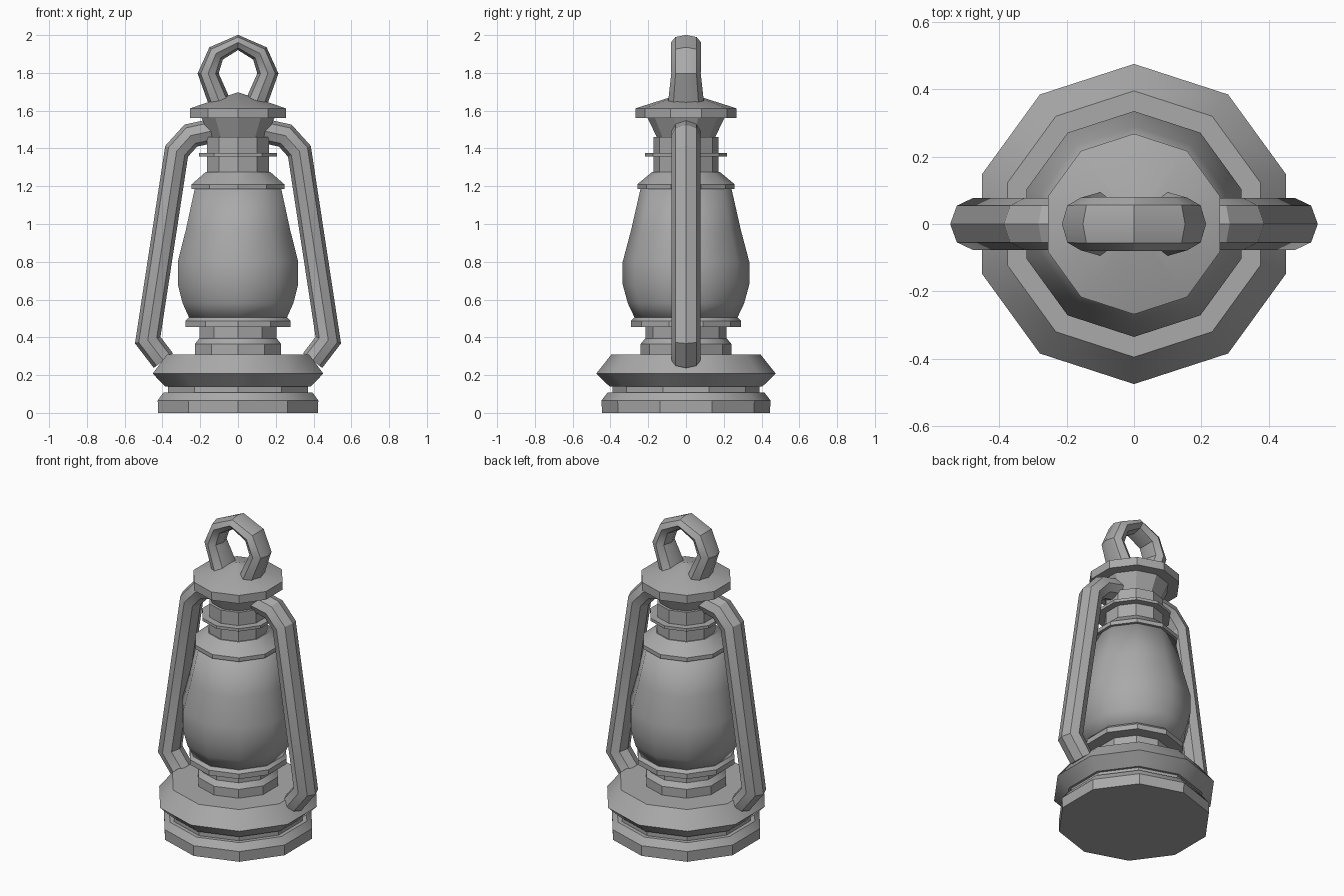
import bpy, bmesh, math
from mathutils import Vector

cube = bpy.data.objects.get("Cube")
if cube:
    bpy.data.objects.remove(cube)

SIDES = 10

grey = bpy.data.materials.new("plain grey")
grey.use_nodes = True
grey.diffuse_color = (0.4, 0.4, 0.4, 1)
grey.node_tree.nodes["Principled BSDF"].inputs["Base Color"].default_value = (0.4, 0.4, 0.4, 1)


def finish(name, bm, angle):
    bmesh.ops.recalc_face_normals(bm, faces=bm.faces)
    mesh = bpy.data.meshes.new(name)
    bm.to_mesh(mesh)
    bm.free()
    mesh.materials.append(grey)
    ob = bpy.data.objects.new(name, mesh)
    bpy.context.collection.objects.link(ob)
    bpy.ops.object.select_all(action="DESELECT")
    ob.select_set(True)
    bpy.context.view_layer.objects.active = ob
    bpy.ops.object.shade_smooth_by_angle(angle=math.radians(angle))
    return ob


def skin(bm, rings):
    """Bridge consecutive rings and close both ends."""
    for a, b in zip(rings, rings[1:]):
        n = len(a)
        for i in range(n):
            j = (i + 1) % n
            bm.faces.new((a[i], a[j], b[j], b[i]))
    bm.faces.new(rings[0])
    bm.faces.new(rings[-1])


def lathe(name, profile, angle=30):
    """Turn (radius, height) points around the z axis."""
    bm = bmesh.new()
    rings = []
    for r, z in profile:
        turns = [math.pi / 2 + math.tau * i / SIDES for i in range(SIDES)]
        rings.append([bm.verts.new((r * math.cos(t), r * math.sin(t), z)) for t in turns])
    skin(bm, rings)
    bmesh.ops.remove_doubles(bm, verts=bm.verts, dist=0.0005)
    return finish(name, bm, angle)


def tube(name, path):
    """Sweep an octagon along (x, z, half width, half depth) points with mitred corners."""
    bm = bmesh.new()
    rings = []
    pts = [Vector((p[0], p[1])) for p in path]
    for i, (x, z, w, d) in enumerate(path):
        before = (pts[i] - pts[max(i - 1, 0)]).normalized()
        after = (pts[min(i + 1, len(pts) - 1)] - pts[i]).normalized()
        tangent = (before + after).normalized()
        side = Vector((-tangent.y, tangent.x))
        mitre = w / max(tangent.dot(after if after.length else before), 0.5)
        ring = []
        for k in range(8):
            t = math.tau * k / 8
            off = side * mitre * math.cos(t)
            ring.append(bm.verts.new((x + off.x, d * math.sin(t), z + off.y)))
        rings.append(ring)
    skin(bm, rings)
    return finish(name, bm, 30)


# Stepped base
lathe("base", [(0.445, 0), (0.447, 0.066), (0.415, 0.108), (0.39, 0.108),
               (0.39, 0.14), (0.405, 0.14), (0.475, 0.208), (0.395, 0.309)])

# Burner collar and the flange below the glass
lathe("burner", [(0.24, 0.3), (0.24, 0.365), (0.215, 0.395), (0.215, 0.455)])
lathe("glass_seat", [(0.21, 0.455), (0.292, 0.455), (0.292, 0.487), (0.275, 0.505)])

# Smooth glass globe
lathe("glass_globe", [(0.27, 0.5), (0.308, 0.58), (0.335, 0.68), (0.335, 0.80),
                      (0.29, 0.97), (0.24, 1.19)], angle=80)

# Chimney with sloped collar and thin disc
lathe("chimney_collar", [(0.23, 1.185), (0.258, 1.185), (0.258, 1.21), (0.18, 1.275)])
lathe("chimney", [(0.173, 1.26), (0.173, 1.46)])
lathe("chimney_disc", [(0.216, 1.358), (0.216, 1.376)])

# Flared neck and cap
lathe("neck", [(0.15, 1.45), (0.205, 1.565)])
lathe("cap", [(0.268, 1.56), (0.268, 1.612), (0.002, 1.697)])

# Side arms, mirrored
arm = [(0.395, 0.277), (0.478, 0.385), (0.325, 1.385), (0.25, 1.468), (0.13, 1.494)]
for name, s in (("left_arm", 1), ("right_arm", -1)):
    tube(name, [(s * x, z, 0.064, 0.077) for x, z in arm])

# Hanging ring with widened feet
half = [(0.098, 1.645, 0.058, 0.095), (0.158, 1.797, 0.052, 0.078), (0.116, 1.903, 0.045, 0.08)]
crown = [(0, 1.961, 0.036, 0.08)]
tube("hanging_ring", [(-x, z, w, d) for x, z, w, d in half] + crown + half[::-1])
